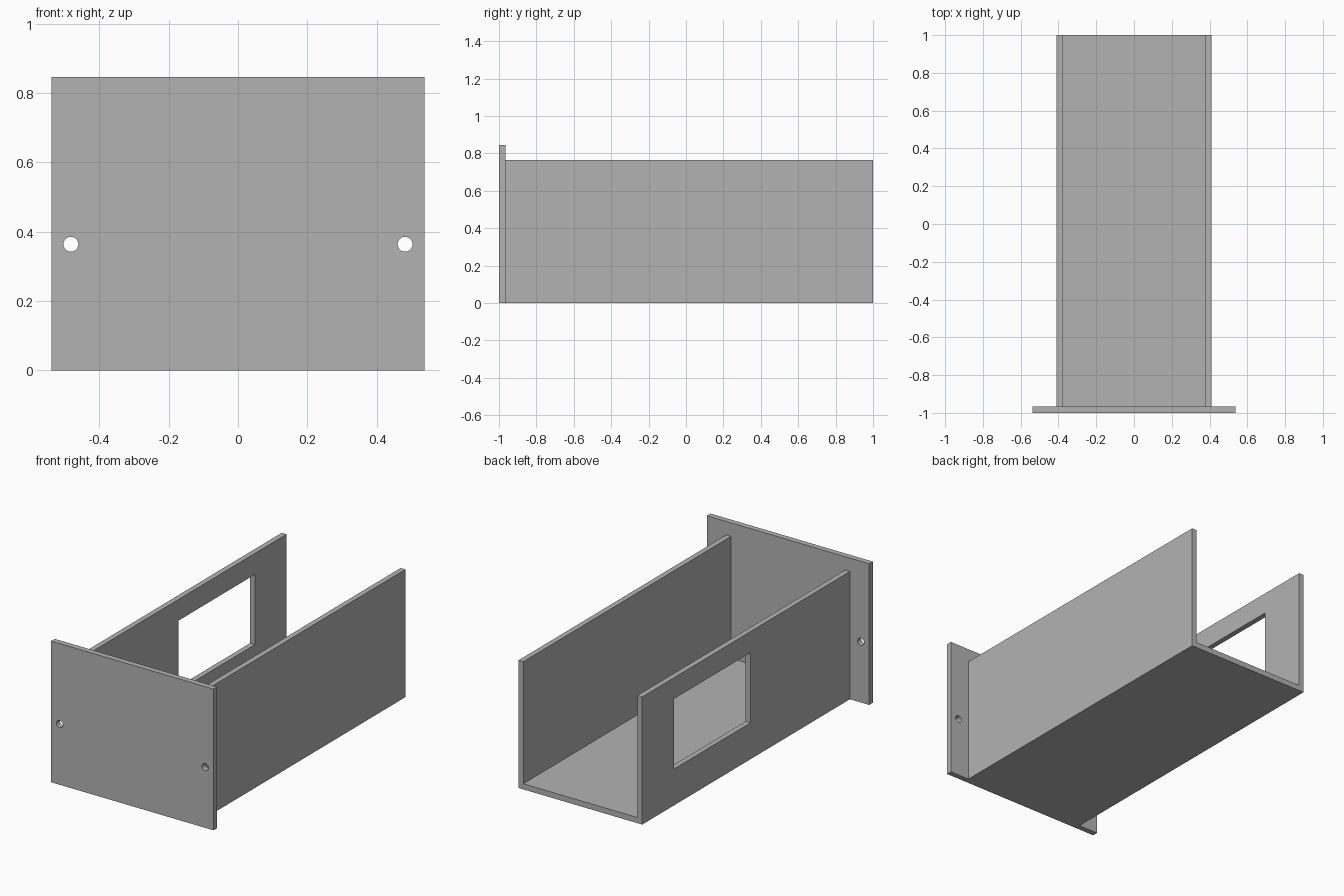
import bpy
import bmesh
from mathutils import Matrix, Vector

cube = bpy.data.objects.get("Cube")
if cube:
    bpy.data.objects.remove(cube, do_unlink=True)

GREY = (0.45, 0.45, 0.45, 1)
grey = bpy.data.materials.new("plain_grey")
grey.use_nodes = True
grey.diffuse_color = GREY
grey.node_tree.nodes["Principled BSDF"].inputs["Base Color"].default_value = GREY

T = 0.034            # panel thickness
HALF_W = 0.41        # channel half width
WALL_TOP = 0.765
PLATE_HALF_W, PLATE_TOP = 0.538, 0.846


def make_object(name, bm):
    bmesh.ops.recalc_face_normals(bm, faces=bm.faces)
    mesh = bpy.data.meshes.new(name)
    bm.to_mesh(mesh)
    bm.free()
    mesh.materials.append(grey)
    obj = bpy.data.objects.new(name, mesh)
    bpy.context.collection.objects.link(obj)
    return obj


def box(name, low, high):
    low, high = Vector(low), Vector(high)
    bm = bmesh.new()
    bmesh.ops.create_cube(bm, size=1, matrix=Matrix.Translation((low + high) / 2)
                          @ Matrix.Diagonal((*(high - low), 1)))
    return make_object(name, bm)


def cut(target, cutter):
    cutter.hide_render = True
    cutter.hide_viewport = True
    cutter.display_type = 'WIRE'
    mod = target.modifiers.new(cutter.name, 'BOOLEAN')
    mod.operation = 'DIFFERENCE'
    mod.solver = 'EXACT'
    mod.object = cutter


# U-shaped channel: profile extruded from the front plate to the back
inner = HALF_W - 0.032
profile = [(-HALF_W, 0), (HALF_W, 0), (HALF_W, WALL_TOP), (inner, WALL_TOP),
           (inner, T), (-inner, T), (-inner, WALL_TOP), (-HALF_W, WALL_TOP)]
bm = bmesh.new()
face = bm.faces.new([bm.verts.new((x, T - 1, z)) for x, z in profile])
extruded = bmesh.ops.extrude_face_region(bm, geom=[face])["geom"]
bmesh.ops.translate(bm, vec=(0, 2 - T, 0),
                    verts=[g for g in extruded if isinstance(g, bmesh.types.BMVert)])
channel = make_object("channel", bm)

# Rectangular window in the right wall
cut(channel, box("window_cutter", (-HALF_W - 0.1, -0.025, 0.218),
                 (-inner + 0.1, 0.70, 0.638)))

# Front plate with a screw hole at each side
plate = box("front_plate", (-PLATE_HALF_W, -1, 0), (PLATE_HALF_W, T - 1, PLATE_TOP))
for side, name in ((1, "left"), (-1, "right")):
    bm = bmesh.new()
    bmesh.ops.create_cone(bm, cap_ends=True, segments=32, radius1=0.0215,
                          radius2=0.0215, depth=0.2,
                          matrix=Matrix.Translation((side * 0.482, -1, 0.364))
                          @ Matrix.Rotation(1.5707963, 4, 'X'))
    cut(plate, make_object(name + "_hole_cutter", bm))
